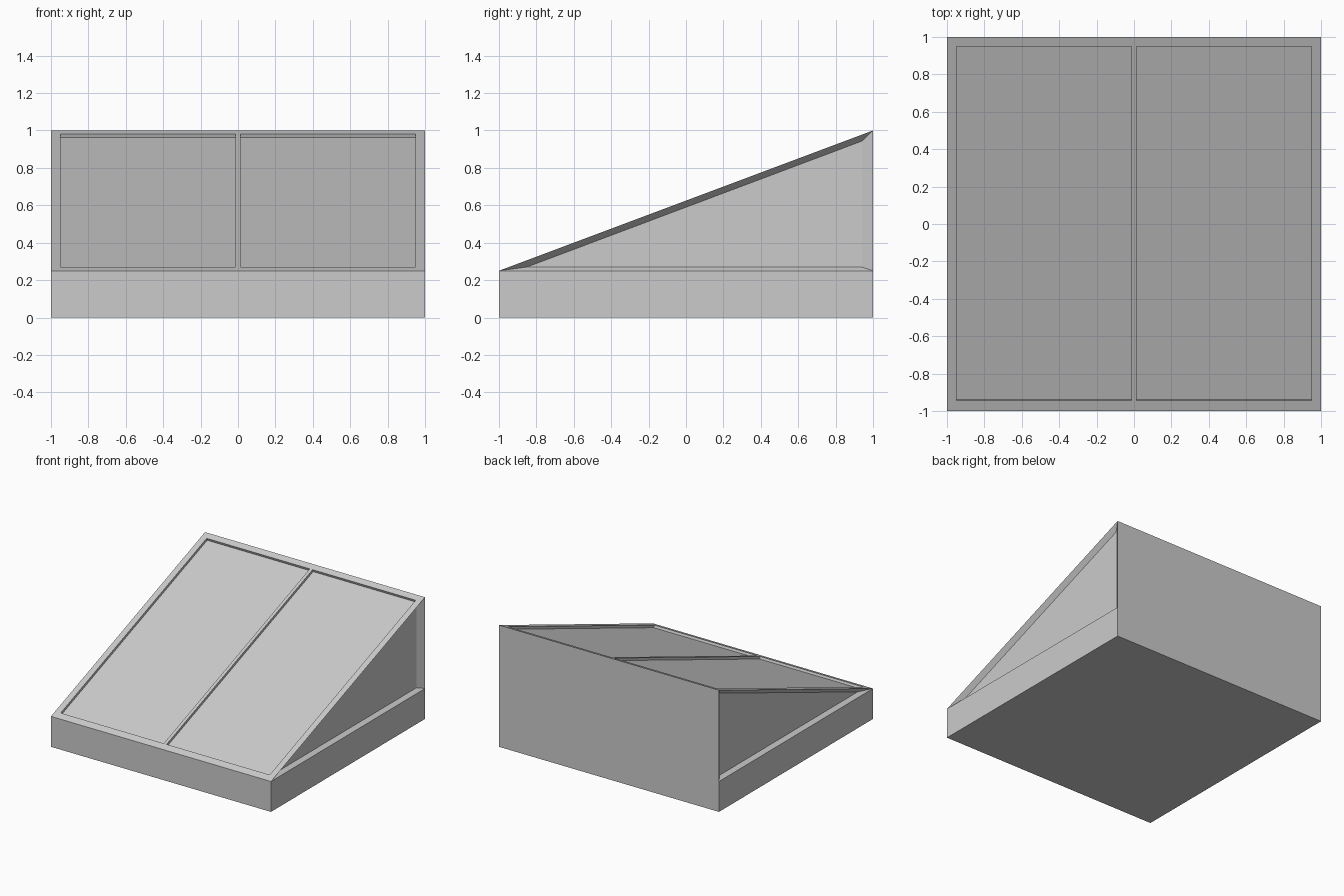
import bpy, bmesh
from mathutils import Vector

if "Cube" in bpy.data.objects:
    bpy.data.objects.remove(bpy.data.objects["Cube"])

grey = bpy.data.materials.new("plain grey")
grey.use_nodes = True
colour = (0.6, 0.6, 0.6, 1)
grey.diffuse_color = colour
grey.node_tree.nodes["Principled BSDF"].inputs["Base Color"].default_value = colour

LOW, HIGH = 0.25, 1.0          # heights of the front and back walls
SLOPE = Vector((0, 2, HIGH - LOW)).normalized()
NORMAL = Vector((0, -SLOPE.z, SLOPE.y))


def on_slope(y, lift=0):
    """Point (y, z) on the sloping top, raised along its normal."""
    p = Vector((0, y, LOW + (y + 1) * (HIGH - LOW) / 2)) + NORMAL * lift
    return p.y, p.z


def prism(name, profile, x0, x1):
    """Extrude a (y, z) profile along x; returns the object."""
    bm = bmesh.new()
    face = bm.faces.new([bm.verts.new((x0, y, z)) for y, z in profile])
    ext = bmesh.ops.extrude_face_region(bm, geom=[face])["geom"]
    bmesh.ops.translate(bm, vec=(x1 - x0, 0, 0),
                        verts=[v for v in ext if isinstance(v, bmesh.types.BMVert)])
    bmesh.ops.recalc_face_normals(bm, faces=bm.faces)
    mesh = bpy.data.meshes.new(name)
    bm.to_mesh(mesh)
    bm.free()
    mesh.materials.append(grey)
    obj = bpy.data.objects.new(name, mesh)
    bpy.context.collection.objects.link(obj)
    return obj


# wedge-shaped body
body = prism("sloped_body", [(-1, 0), (1, 0), (1, HIGH), (-1, LOW)], -1, 1)

# triangular recesses with bevelled rims in both sides
bm = bmesh.new()
bm.from_mesh(body.data)
bmesh.ops.bisect_plane(bm, geom=bm.verts[:] + bm.edges[:] + bm.faces[:],
                       plane_co=(0, 0, LOW), plane_no=(0, 0, 1))
sides = [f for f in bm.faces if abs(f.normal.x) > 0.9 and f.calc_center_median().z > LOW]
bmesh.ops.inset_individual(bm, faces=sides, thickness=0.03)
for f in sides:
    corners = sorted(f.verts, key=lambda v: (round(v.co.y, 3), v.co.z))
    for v, (y, z) in zip(corners, [(-0.85, 0.27), (0.94, 0.27), (0.94, 0.943)]):
        v.co = (f.normal.x * 0.965, y, z)
bm.to_mesh(body.data)
bm.free()

# two shallow panels sunk into the sloping top
DEPTH = 0.02
panel = [on_slope(-0.945, -DEPTH), on_slope(0.95, -DEPTH),
         on_slope(0.95, DEPTH), on_slope(-0.945, DEPTH)]
bpy.context.view_layer.objects.active = body
for side in (-1, 1):
    cutter = prism("panel_cutter", panel, side * 0.013, side * 0.95)
    cutter.hide_render = True
    cut = body.modifiers.new("panel_recess", 'BOOLEAN')
    cut.operation = 'DIFFERENCE'
    cut.solver = 'EXACT'
    cut.object = cutter
    bpy.ops.object.modifier_apply(modifier=cut.name)
    bpy.data.objects.remove(cutter)
